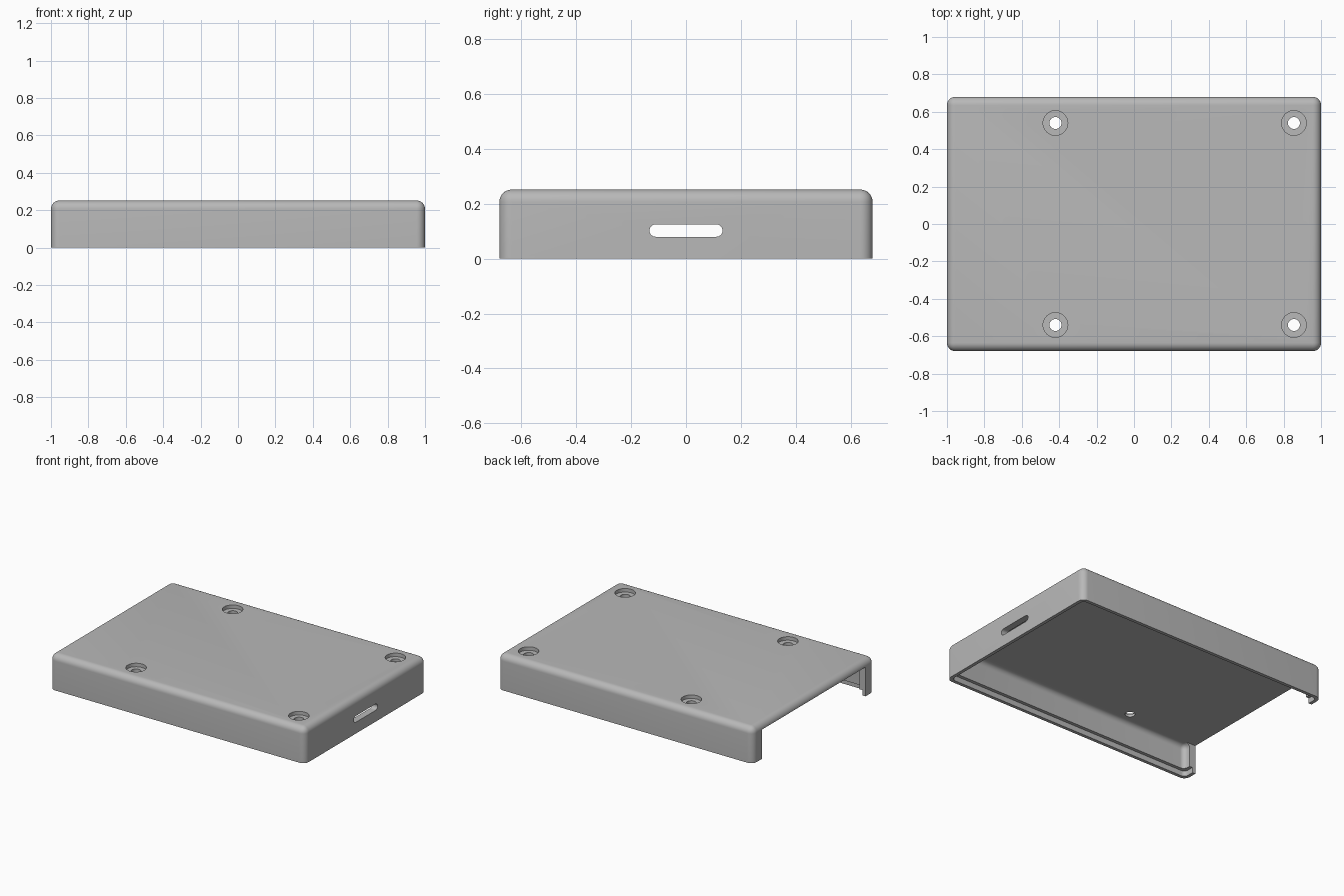
import bpy
import bmesh
from math import radians
from mathutils import Matrix, Vector

if "Cube" in bpy.data.objects:
    bpy.data.objects.remove(bpy.data.objects["Cube"], do_unlink=True)

HALF_X, HALF_Y, HEIGHT = 1.0, 0.68, 0.252
WALL, CEILING, ROUND = 0.047, 0.207, 0.045

plastic = bpy.data.materials.new("grey plastic")
plastic.use_nodes = True
grey = (0.48, 0.48, 0.48, 1)
plastic.diffuse_color = grey
plastic.node_tree.nodes["Principled BSDF"].inputs["Base Color"].default_value = grey


def finish(name, bm):
    mesh = bpy.data.meshes.new(name)
    bmesh.ops.recalc_face_normals(bm, faces=bm.faces)
    bm.to_mesh(mesh)
    bm.free()
    mesh.materials.append(plastic)
    obj = bpy.data.objects.new(name, mesh)
    bpy.context.collection.objects.link(obj)
    return obj


def box(name, low, high, pick=None, radius=0.0, segments=8):
    """Box between two corners; edges chosen by pick(a, b) are rounded."""
    low, high = Vector(low), Vector(high)
    bm = bmesh.new()
    bmesh.ops.create_cube(bm, size=1)
    bmesh.ops.scale(bm, vec=high - low, verts=bm.verts)
    bmesh.ops.translate(bm, vec=(low + high) / 2, verts=bm.verts)
    if pick:
        edges = [e for e in bm.edges if pick(e.verts[0].co, e.verts[1].co)]
        bmesh.ops.bevel(bm, geom=edges, offset=radius, segments=segments,
                        profile=0.5, affect='EDGES')
    return finish(name, bm)


def cylinder(name, x, y, radius, low, high):
    bm = bmesh.new()
    bmesh.ops.create_cone(bm, cap_ends=True, segments=40, radius1=radius, radius2=radius,
                          depth=high - low, matrix=Matrix.Translation((x, y, (low + high) / 2)))
    return finish(name, bm)


def cut(target, cutter):
    """Subtract the cutter from the target, then remove the cutter."""
    cutter.hide_render = True
    mod = target.modifiers.new("cut", 'BOOLEAN')
    mod.operation, mod.solver, mod.object = 'DIFFERENCE', 'EXACT', cutter
    bpy.context.view_layer.objects.active = target
    bpy.ops.object.modifier_apply(modifier=mod.name)
    bpy.data.objects.remove(cutter, do_unlink=True)


def not_bottom(a, b):
    return max(a.z, b.z) > 0.1


def upright(a, b):
    return abs(a.z - b.z) > 0.01


def along_x(a, b):
    return abs(a.x - b.x) > 0.01


# Outer shell with rounded corners and top rim
cover = box("enclosure_cover", (-HALF_X, -HALF_Y, 0), (HALF_X, HALF_Y, HEIGHT), not_bottom, ROUND)

# Hollow inside, with rounded ceiling corners
ix, iy = HALF_X - WALL, HALF_Y - WALL
cut(cover, box("cavity", (-ix, -iy, -0.1), (ix, iy, CEILING), not_bottom, 0.035))

# Stepped lip around the bottom rim
lx, ly = HALF_X - WALL / 2, HALF_Y - WALL / 2
cut(cover, box("lip_recess", (-lx, -ly, -0.1), (lx, ly, 0.038), upright, 0.03))

# Wide opening in the right end, up to the ceiling
cut(cover, box("end_opening", (-1.1, -0.58, -0.1), (-0.9, 0.58, CEILING)))

# Round-ended slot in the left end
cut(cover, box("cable_slot", (0.9, -0.133, 0.08), (1.1, 0.133, 0.125), along_x, 0.0224))

# Counterbored screw holes
for x in (-0.42, 0.855):
    for y in (-0.54, 0.54):
        cut(cover, cylinder("screw_head_recess", x, y, 0.066, HEIGHT - 0.025, 0.4))
        cut(cover, cylinder("screw_hole", x, y, 0.032, 0.15, 0.4))

# Smooth rounding with crisp edges
bpy.ops.object.select_all(action='DESELECT')
cover.select_set(True)
bpy.context.view_layer.objects.active = cover
bpy.ops.object.shade_smooth_by_angle(angle=radians(30))
